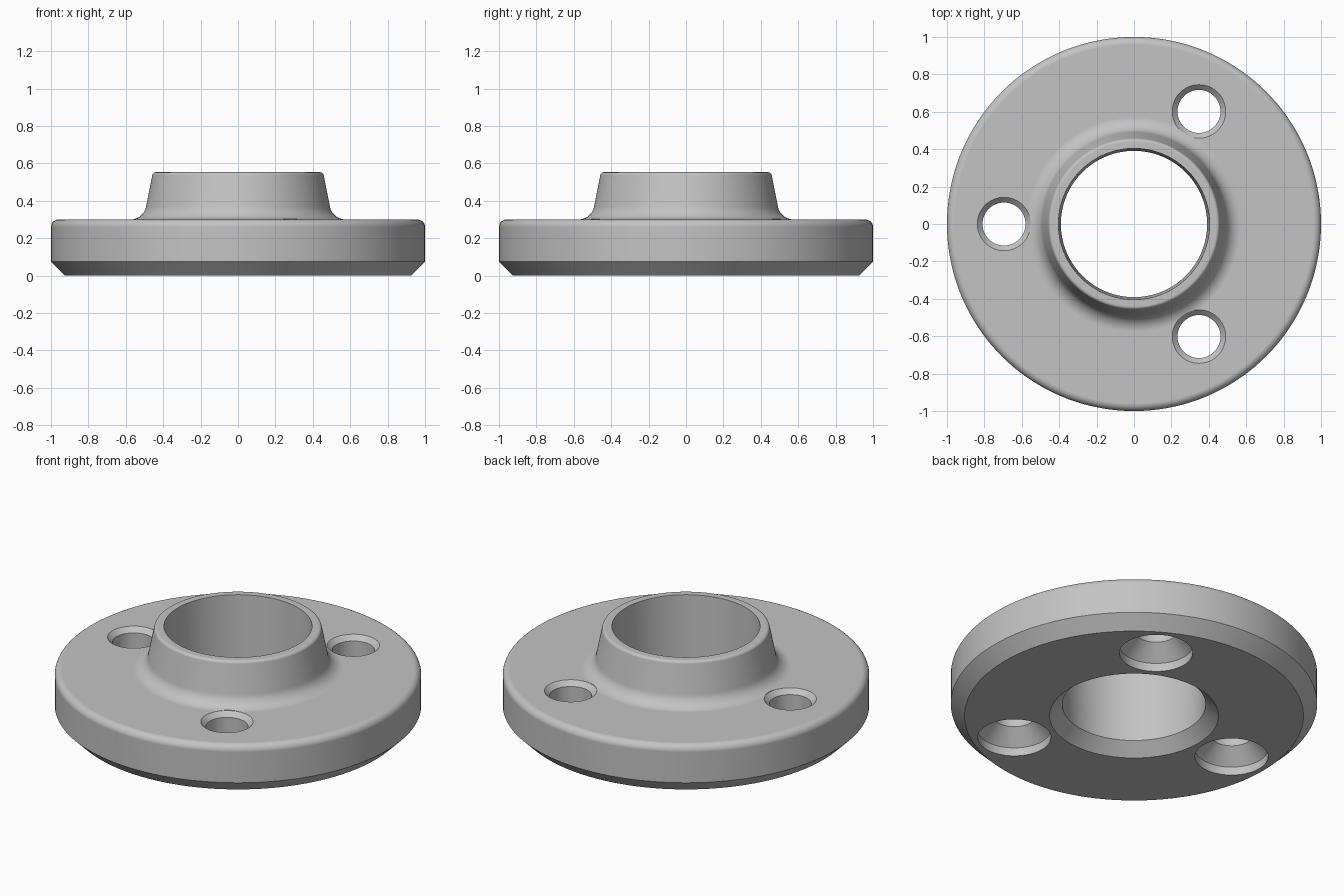
import bpy
import bmesh
from math import radians, cos, sin, pi

cube = bpy.data.objects.get("Cube")
if cube:
    bpy.data.objects.remove(cube)

GREY = (0.55, 0.55, 0.55, 1.0)
steel = bpy.data.materials.new("grey_metal")
steel.use_nodes = True
steel.diffuse_color = GREY
steel.node_tree.nodes["Principled BSDF"].inputs["Base Color"].default_value = GREY


def arc(r, z, radius, start, end, steps=8):
    """Points of a fillet around the centre (r, z), angles in degrees."""
    angles = [radians(start + (end - start) * i / steps) for i in range(steps + 1)]
    return [(r + radius * cos(a), z + radius * sin(a)) for a in angles]


def lathe(name, profile, sides, location=(0, 0, 0), closed=True):
    """Revolve an (r, z) profile around the z axis."""
    bm = bmesh.new()
    verts = [bm.verts.new((r, 0, z)) for r, z in profile]
    edges = [bm.edges.new(pair) for pair in zip(verts, verts[1:])]
    if closed:
        edges.append(bm.edges.new((verts[-1], verts[0])))
    bmesh.ops.spin(bm, geom=verts + edges, cent=(0, 0, 0), axis=(0, 0, 1),
                   angle=2 * pi, steps=sides, use_merge=True)
    bmesh.ops.remove_doubles(bm, verts=bm.verts, dist=1e-5)
    bmesh.ops.recalc_face_normals(bm, faces=bm.faces)
    mesh = bpy.data.meshes.new(name)
    bm.to_mesh(mesh)
    bm.free()
    mesh.materials.append(steel)
    obj = bpy.data.objects.new(name, mesh)
    obj.location = location
    bpy.context.collection.objects.link(obj)
    return obj


# Flange with chamfered base, rounded rim, filleted hub and tapered bore
profile = [(0.391, 0.07), (0.461, 0.0), (0.925, 0.0), (1.0, 0.075)]
profile += arc(0.96, 0.26, 0.04, 0, 90)
profile += arc(0.575, 0.385, 0.085, 270, 188, 10)
profile += arc(0.44, 0.535, 0.018, 8, 90, 5)
profile += [(0.404, 0.553)]
flange = lathe("flange", profile, 144)

# Bolt holes: top chamfer, straight shaft, wide countersink underneath
hole_profile = [(0, -0.1), (0.2, -0.1), (0.2, 0.05), (0.115, 0.135),
                (0.115, 0.272), (0.143, 0.3), (0.143, 0.5), (0, 0.5)]
for i in range(3):
    angle = radians(60 + 120 * i)
    spot = (0.695 * cos(angle), 0.695 * sin(angle), 0)
    cutter = lathe("bolt_hole_cutter", hole_profile, 48, spot, closed=False)
    cutter.hide_render = True
    cut = flange.modifiers.new("bolt_hole", "BOOLEAN")
    cut.operation = "DIFFERENCE"
    cut.solver = "EXACT"
    cut.object = cutter

bpy.ops.object.select_all(action="DESELECT")
flange.select_set(True)
bpy.context.view_layer.objects.active = flange
for modifier in list(flange.modifiers):
    bpy.ops.object.modifier_apply(modifier=modifier.name)
for obj in [o for o in bpy.data.objects if o.name.startswith("bolt_hole_cutter")]:
    bpy.data.objects.remove(obj)

# Smooth curved walls, crisp machined edges, flat faces kept flat
bpy.ops.object.shade_smooth_by_angle(angle=radians(28))
weighted = flange.modifiers.new("flat_faces", "WEIGHTED_NORMAL")
weighted.keep_sharp = True
